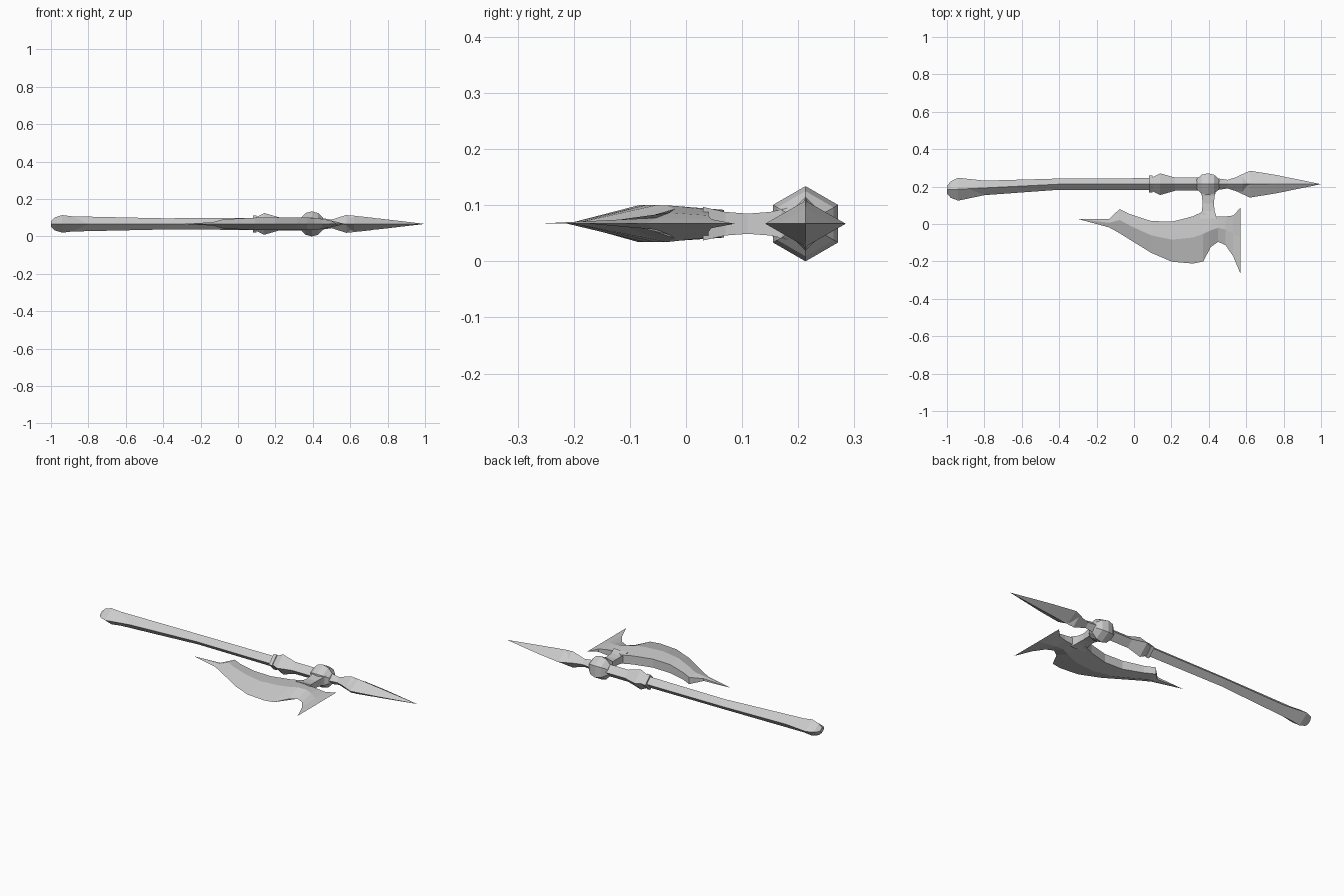
import bpy, bmesh
from math import sin, cos, tau

cube = bpy.data.objects.get("Cube")
if cube:
    bpy.data.objects.remove(cube, do_unlink=True)

CENTRE_Z = .067
SHAFT_Y = .213
BLADE_START = -.3
BLADE_END = .57
BELLY_END = .37
THROAT_X = .45

metal = bpy.data.materials.new("plain grey")
metal.use_nodes = True
metal.diffuse_color = (.6, .6, .6, 1)
shader = metal.node_tree.nodes["Principled BSDF"]
shader.inputs["Base Color"].default_value = metal.diffuse_color


def loft(name, rings):
    """Bridge equal-sized closed rings, cap both ends, merge collapsed points."""
    bm = bmesh.new()
    loops = [[bm.verts.new((x, y, z + CENTRE_Z)) for x, y, z in ring] for ring in rings]
    for near, far in zip(loops, loops[1:]):
        for i in range(len(near)):
            bm.faces.new((near[i - 1], near[i], far[i], far[i - 1]))
    bm.faces.new(loops[0])
    bm.faces.new(loops[-1])
    bmesh.ops.remove_doubles(bm, verts=bm.verts, dist=.0005)
    bmesh.ops.recalc_face_normals(bm, faces=bm.faces)
    mesh = bpy.data.meshes.new(name)
    bm.to_mesh(mesh)
    bm.free()
    mesh.materials.append(metal)
    bpy.context.collection.objects.link(bpy.data.objects.new(name, mesh))


def axis_y(x):
    """The shaft axis is straight, then sags towards the butt."""
    return SHAFT_Y - .05 * max(0, -x - .4)


def bar(name, profile, sides=4, width=1):
    """Faceted bar along x with a ridge on top, from (x, radius) pairs."""
    angles = [tau * i / sides for i in range(sides)]
    loft(name, [[(x, axis_y(x) + width * radius * sin(a), radius * cos(a)) for a in angles]
                for x, radius in profile])


# Shaft and its swollen butt
bar("shaft", [(-.95, .042), (-.4, .03), (.09, .032)])
bar("butt", [(-1, .015), (-.98, .034), (-.94, .047), (-.8, .03)], width=1.3)

# Thin ring, then a bead that narrows into the upper shaft
bar("collar_ring", [(.08, .045), (.1, .045)])
bar("collar_bead", [(.1, .038), (.14, .058), (.22, .035), (.4, .035)])

# Faceted knob: a coarse sphere with six sides
arc = [tau * i / 12 for i in range(7)]
bar("knob", [(.395 - CENTRE_Z * cos(a), CENTRE_Z * sin(a)) for a in arc], sides=6)

# Flared socket, its tongue over the point, and the spear point
bar("spear_socket", [(.4, .038), (.5, .023), (.58, .048), (.7, .01)])
bar("socket_tongue", [(.56, .04), (.6, .046), (.72, .033)], width=.6)
bar("spear_point", [(.54, .02), (.62, .041), (.76, .028), (1, 0)], width=1.75)


def blade_section(x, back, edge):
    """Thick flat back, a ridge near the middle and a sharp edge."""
    ridge = back + .45 * (edge - back)
    thick = min(.033, .2 * (back - edge)) * min(1, 8 * (BLADE_END - x))
    spine = .75 * thick
    return [(x, back, spine), (x, ridge, thick), (x, edge, 0),
            (x, ridge, -thick), (x, back, -spine)]


def belly_section(t):
    """Long curved half: sweeping edge, hollow back with a barb near the tip."""
    x = BLADE_START + t * (BELLY_END - BLADE_START)
    hollow = .01 + 1.3 * (x - .16) ** 2
    barb = .027 + max(0, x + .13)
    return blade_section(x, min(hollow, barb), .027 - .24 * sin(1.8 * t) ** 2)


def fork_section(x):
    """Short half: round throat in the edge, both corners drawn out to spikes."""
    offset = x - THROAT_X
    steepness = 18 if offset < 0 else 12
    back = .04 + 13 * max(0, offset - .06) ** 2
    return blade_section(x, back, -.095 - steepness * offset ** 2)


# Axe blade
belly = [belly_section(i / 12) for i in (0, 3, 4, 5, 7, 9, 11, 12)]
fork = [fork_section(BELLY_END + .04 * i) for i in range(1, 6)]
loft("axe_blade", belly + fork)


def neck_section(step):
    """Rectangle that is slimmest in the middle of the neck."""
    half = .03 + .004 * step ** 2
    thick = .018 + .003 * step ** 2
    y = .11 + .04 * step
    corners = ((-half, thick), (half, thick), (half, -thick), (-half, -thick))
    return [(.397 + dx, y, dz) for dx, dz in corners]


# Waisted neck joining blade and knob
loft("blade_neck", [neck_section(step) for step in range(-2, 3)])
